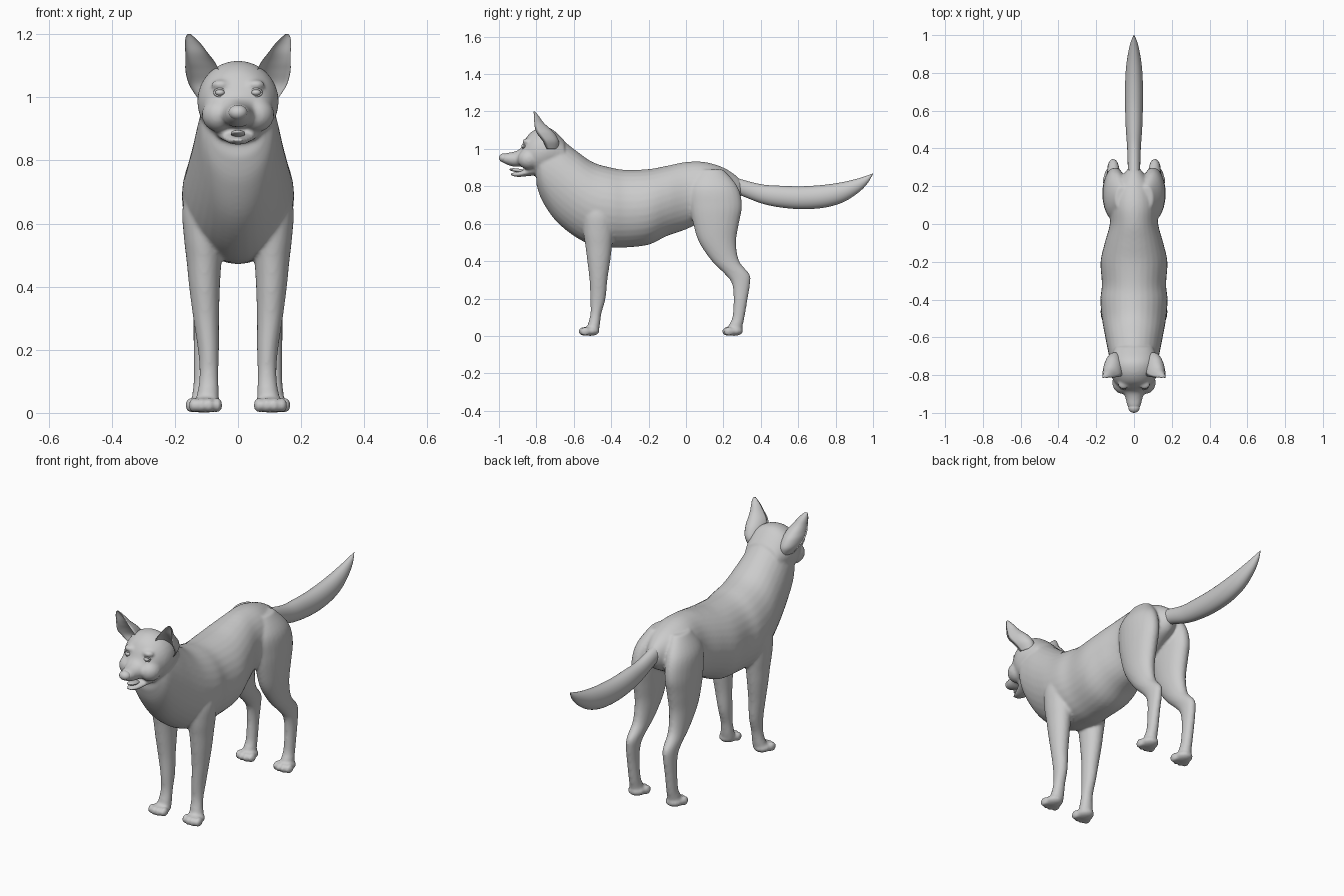
import bpy, bmesh, math
from mathutils import Matrix, Vector

cube = bpy.data.objects.get("Cube")
if cube:
    bpy.data.objects.remove(cube, do_unlink=True)

# One plain grey for the whole animal
grey = bpy.data.materials.new("plain grey")
grey.use_nodes = True
COLOUR = (0.6, 0.6, 0.6, 1)
grey.diffuse_color = COLOUR
grey.node_tree.nodes["Principled BSDF"].inputs["Base Color"].default_value = COLOUR
SIDES = {"left": 1, "right": -1}


def smooth_rows(rows, steps=5):
    """Catmull-Rom interpolation of every column of a station table."""
    out = []
    for i in range(len(rows) - 1):
        quad = [rows[max(i - 1, 0)], rows[i], rows[i + 1], rows[min(i + 2, len(rows) - 1)]]
        for s in range(steps):
            t = s / steps
            out.append([b + t / 2 * (c - a + t * (2*a - 5*b + 4*c - d + t * (3*(b - c) + d - a)))
                        for a, b, c, d in zip(*quad)])
    return out + [list(rows[-1])]


def loft(bm, rings):
    """Skin closed rings of points and cap both ends."""
    loops = [[bm.verts.new(p) for p in ring] for ring in rings]
    n = len(loops[0])
    for a, b in zip(loops, loops[1:]):
        for i in range(n):
            j = (i + 1) % n
            bm.faces.new((a[i], a[j], b[j], b[i]))
    bm.faces.new(loops[0][::-1])
    bm.faces.new(loops[-1])


def angles(n):
    return [2 * math.pi * i / n for i in range(n)]


def trunk(bm, rows, n=32):
    """Loft along y; rows are y, lowest z, highest z, half width."""
    loft(bm, [[(w * math.cos(a), y, (lo + hi) / 2 + (hi - lo) / 2 * math.sin(a)) for a in angles(n)]
              for y, lo, hi, w in smooth_rows(rows)])


def limb(bm, rows, side, n=24):
    """Loft along z; rows are z, front y, back y, inner x, outer x."""
    loft(bm, [[(side * ((i + o) / 2 + (o - i) / 2 * math.cos(a)),
                (f + b) / 2 + (b - f) / 2 * math.sin(a), z) for a in angles(n)]
              for z, f, b, i, o in smooth_rows(rows)])


def ball(bm, centre, radii, tilt=0):
    m = Matrix.Translation(centre) @ Matrix.Rotation(tilt, 4, "X") @ Matrix.Diagonal((*radii, 1))
    bmesh.ops.create_uvsphere(bm, u_segments=24, v_segments=14, radius=1, matrix=m)


def finish(bm, name):
    bmesh.ops.recalc_face_normals(bm, faces=bm.faces)
    for f in bm.faces:
        f.smooth = True
    mesh = bpy.data.meshes.new(name)
    bm.to_mesh(mesh)
    bm.free()
    mesh.materials.append(grey)
    obj = bpy.data.objects.new(name, mesh)
    bpy.context.collection.objects.link(obj)
    return obj


# Body: trunk, head, jaw and legs fused into one skin
body = bmesh.new()
trunk(body, [  # neck, chest, belly and rump
    (-.8, .81, 1.0, .085), (-.77, .725, 1.07, .115), (-.7, .62, 1.075, .132), (-.6, .535, 1.0, .152),
    (-.5, .485, .93, .17), (-.4, .473, .9, .178), (-.32, .473, .888, .17), (-.2, .488, .892, .177),
    (-.1, .535, .91, .155), (0, .57, .93, .128), (.1, .62, .93, .125), (.2, .68, .9, .095),
    (.27, .72, .855, .05), (.3, .76, .82, .025)])
trunk(body, [  # skull and upper muzzle
    (-.992, .935, .965, .02), (-.96, .917, .978, .036), (-.92, .905, .985, .046),
    (-.885, .905, 1.003, .06), (-.86, .9, 1.05, .085), (-.83, .87, 1.088, .108),
    (-.78, .855, 1.113, .127), (-.72, .87, 1.108, .125), (-.65, .9, 1.045, .1)])
trunk(body, [  # lower jaw
    (-.938, .857, .87, .016), (-.9, .85, .878, .035), (-.86, .853, .892, .05),
    (-.82, .857, .92, .07), (-.77, .86, .96, .08)])
for side in SIDES.values():
    limb(body, [  # foreleg
        (.74, -.52, -.4, .05, .15), (.65, -.55, -.38, .04, .176), (.56, -.55, -.385, .045, .172),
        (.48, -.538, -.395, .052, .163), (.4, -.528, -.405, .057, .155), (.3, -.516, -.42, .06, .142),
        (.2, -.512, -.43, .06, .127), (.12, -.511, -.452, .062, .122), (.06, -.525, -.46, .06, .13),
        (.025, -.53, -.467, .06, .14)], side)
    limb(body, [  # hind leg
        (.89, .07, .2, .03, .1), (.8, .02, .275, .03, .155), (.7, .02, .3, .035, .167),
        (.6, .038, .283, .04, .165), (.5, .07, .268, .05, .157), (.4, .138, .285, .065, .147),
        (.33, .208, .34, .076, .142), (.28, .245, .343, .082, .141), (.2, .255, .33, .086, .141),
        (.1, .248, .313, .085, .141), (.06, .23, .304, .082, .145), (.025, .225, .297, .08, .147)], side)
    # paws with four toes each
    for x, y in ((.103, -.52), (.113, .248)):
        ball(body, (side * x, y + .008, .026), (.046, .05, .026))
        for k in (-1.5, -.5, .5, 1.5):
            ball(body, (side * (x + k * .025), y - .033 + abs(k) * .009, .024), (.016, .027, .024))
    # cheek and brow
    ball(body, (side * .06, -.84, .945), (.055, .06, .055))
    ball(body, (side * .055, -.85, 1.04), (.03, .025, .016))
skin = finish(body, "body")
remesh = skin.modifiers.new("fuse", "REMESH")
remesh.mode = "VOXEL"
remesh.voxel_size = .0075
remesh.use_smooth_shade = True
soften = skin.modifiers.new("soften", "SMOOTH")
soften.factor = .5
soften.iterations = 7

# Tail
tail = bmesh.new()
trunk(tail, [
    (.2, .77, .87, .04), (.28, .755, .842, .033), (.4, .71, .811, .036), (.5, .688, .803, .043),
    (.62, .678, .8, .047), (.74, .686, .808, .047), (.84, .715, .823, .041), (.92, .765, .842, .028),
    (.97, .815, .858, .015), (1.0, .867, .87, .001)])
finish(tail, "tail")

# Nose and tongue
nose = bmesh.new()
ball(nose, (0, -.973, .952), (.03, .027, .024))
finish(nose, "nose")
tongue = bmesh.new()
ball(tongue, (0, -.9, .885), (.023, .045, .01), math.radians(-8))
finish(tongue, "tongue")

for label, side in SIDES.items():
    # Cupped ear: rows are z, inner x, outer x, front y, depth
    ear = bmesh.new()
    rings = []
    for z, i, o, f, d in smooth_rows([
            (1.0, .06, .13, -.745, .06), (1.04, .055, .155, -.765, .085), (1.08, .06, .166, -.795, .095),
            (1.11, .072, .167, -.807, .078), (1.14, .095, .167, -.811, .05), (1.17, .118, .168, -.813, .03),
            (1.19, .138, .166, -.814, .015), (1.2, .15, .16, -.815, .006)]):
        rings.append([(side * ((i + o) / 2 + (o - i) / 2 * math.cos(a)),
                       f + (d * math.sin(a) if a < math.pi else -.55 * d * math.sin(a)), z)
                      for a in angles(24)])
    loft(ear, rings)
    finish(ear, label + "_ear")

    # Eyeball with a lid rim around it
    eye = bmesh.new()
    centre = Vector((side * .057, -.868, 1.015))
    ball(eye, centre, (.015, .012, .01))
    rim = [[centre + Vector(((.017 + .004 * math.cos(b)) * math.cos(a), .004 * math.sin(b) - .003 + .008 * abs(math.cos(a)),
                             (.011 + .004 * math.cos(b)) * math.sin(a))) for b in angles(8)]
           for a in angles(24)]
    loft(eye, rim + rim[:1])
    finish(eye, label + "_eye")
